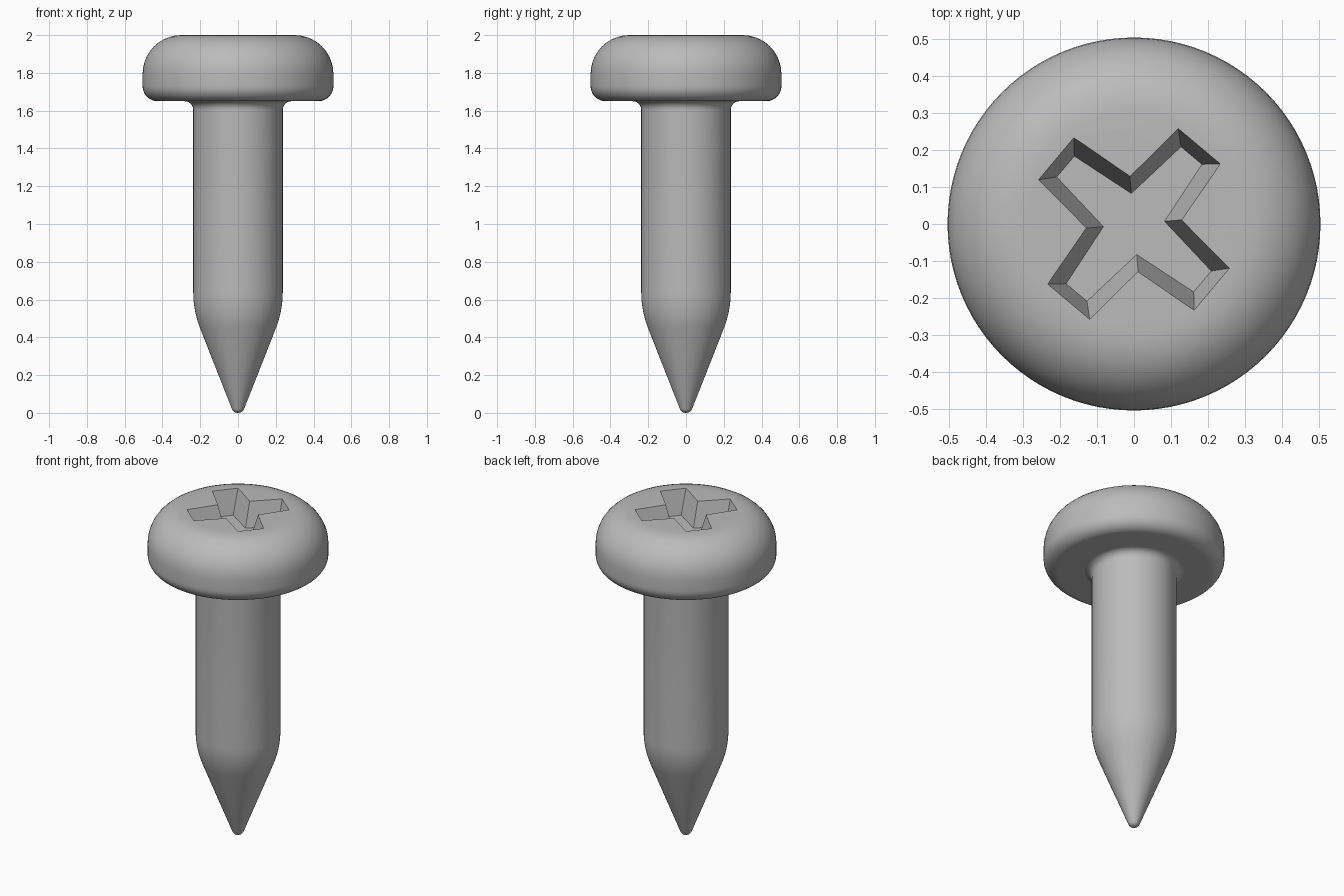
import bpy, bmesh
from math import cos, sin, tan, radians, pi
from mathutils import Vector, Matrix

if "Cube" in bpy.data.objects:
    bpy.data.objects.remove(bpy.data.objects["Cube"])

steel = bpy.data.materials.new("grey_steel")
steel.use_nodes = True
steel.diffuse_color = (0.5, 0.5, 0.5, 1)
steel.node_tree.nodes["Principled BSDF"].inputs["Base Color"].default_value = (0.5, 0.5, 0.5, 1)


def make_object(name, bm):
    bmesh.ops.recalc_face_normals(bm, faces=bm.faces)
    mesh = bpy.data.meshes.new(name)
    bm.to_mesh(mesh)
    bm.free()
    mesh.materials.append(steel)
    obj = bpy.data.objects.new(name, mesh)
    bpy.context.collection.objects.link(obj)
    return obj


def round_corner(a, p, b, trim, steps):
    """Circular arc that starts and ends at distance trim from corner p."""
    u, v = (a - p).normalized(), (b - p).normalized()
    half = u.angle(v) / 2
    bisector = (u + v).normalized()
    centre = p + bisector * trim / cos(half)
    radius = trim * tan(half)
    across = (v - u).normalized()
    sweep = pi / 2 - half
    arc = []
    for i in range(steps + 1):
        t = sweep * (2 * i / steps - 1)
        arc.append(centre + radius * (across * sin(t) - bisector * cos(t)))
    return arc


# Screw outline from the top centre to the point: radius, height, corner trim
corners = [(0, 2, 0), (0.505, 2, 0.205), (0.505, 1.65, 0.08), (0.237, 1.65, 0.045),
           (0.237, 0.54, 0.1), (0.024, 0, 0.0235), (0, 0, 0)]
points = [Vector((r, 0, z)) for r, z, _ in corners]
outline = [points[0]]
for i in range(1, len(points) - 1):
    outline += round_corner(points[i - 1], points[i], points[i + 1], corners[i][2], 10)
outline.append(points[-1])

# Screw body turned around the z axis
bm = bmesh.new()
verts = [bm.verts.new(p) for p in outline]
edges = [bm.edges.new(pair) for pair in zip(verts, verts[1:])]
bmesh.ops.spin(bm, geom=verts + edges, cent=(0, 0, 0), axis=(0, 0, 1),
               angle=2 * pi, steps=96, use_duplicate=False)
bmesh.ops.remove_doubles(bm, verts=bm.verts, dist=0.0008)
crown = [v for v in bm.verts if v.co.z > 1.999 and v.co.xy.length < 0.01]
bmesh.ops.dissolve_verts(bm, verts=crown)
screw = make_object("screw_body", bm)


def cross_ring(bm, z, reach, half_tip, notch):
    """Cross outline: two corners per arm tip and one notch between arms."""
    ring = []
    for k in range(4):
        turn = Matrix.Rotation(radians(50 + 90 * k), 3, "Z")
        for p in ((reach, -half_tip, z), (reach, half_tip, z),
                  (notch * cos(pi / 4), notch * sin(pi / 4), z)):
            ring.append(bm.verts.new(turn @ Vector(p)))
    return ring


# Tapered cross cutter, extended slightly above the head
depth, over = 0.147, 0.03
bm = bmesh.new()
slope = over / depth
low = cross_ring(bm, 2 - depth, 0.242, 0.037, 0.083)
high = cross_ring(bm, 2 + over, 0.275 + 0.033 * slope,
                  0.074 + 0.037 * slope, 0.13 + 0.047 * slope)
bm.faces.new(low)
bm.faces.new(high)
for i in range(len(low)):
    j = (i + 1) % len(low)
    bm.faces.new((low[i], low[j], high[j], high[i]))
cutter = make_object("drive_cutter", bm)
cutter.hide_render = True

# Cut the drive recess, then smooth the turned surfaces
cut = screw.modifiers.new("drive_recess", "BOOLEAN")
cut.operation = "DIFFERENCE"
cut.solver = "EXACT"
cut.object = cutter
bpy.ops.object.select_all(action="DESELECT")
bpy.context.view_layer.objects.active = screw
screw.select_set(True)
bpy.ops.object.modifier_apply(modifier=cut.name)
bpy.data.objects.remove(cutter)
bpy.ops.object.shade_smooth_by_angle(angle=radians(30))
